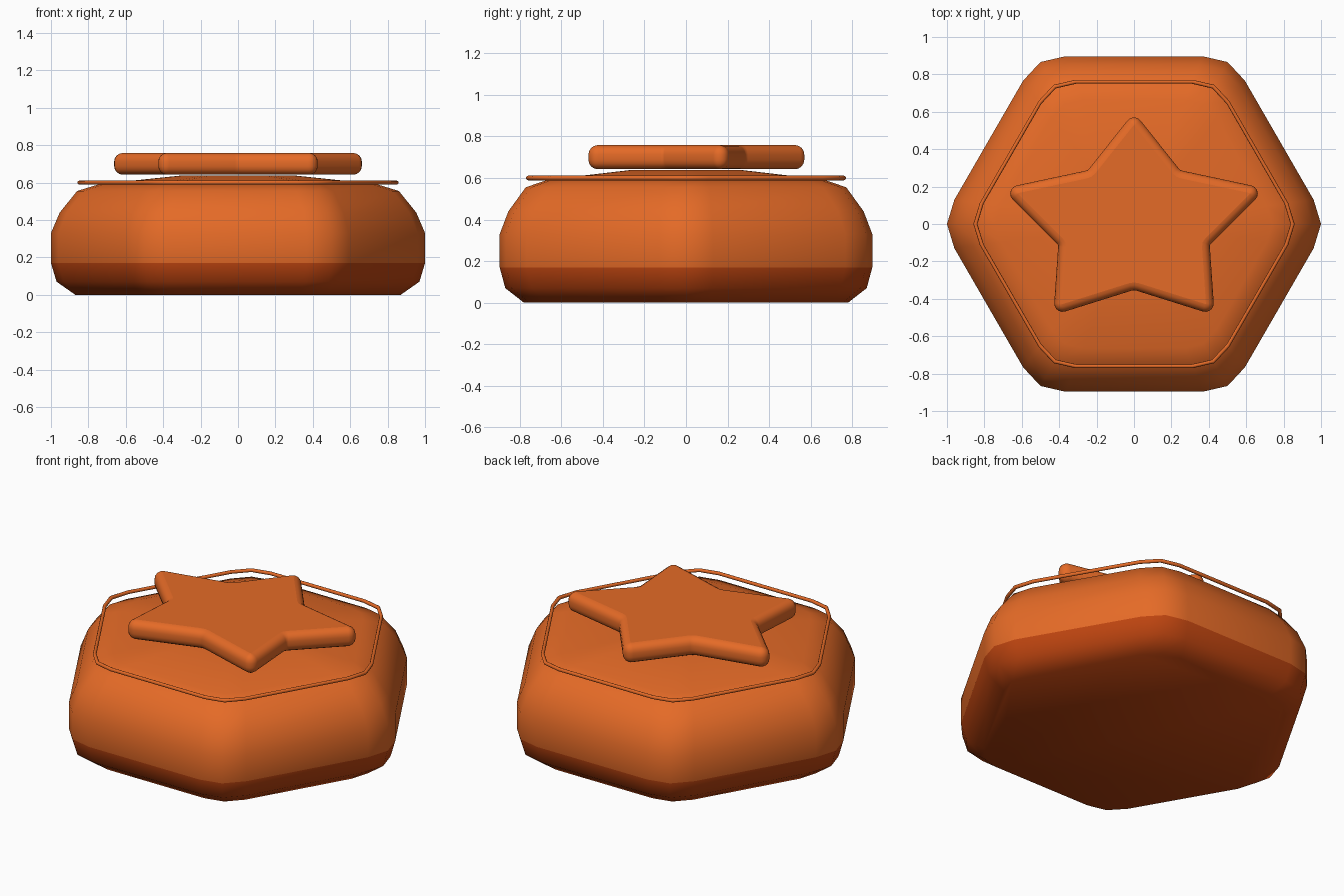
import bpy, bmesh
from math import sin, cos, pi, radians
from mathutils import Vector

cube = bpy.data.objects.get("Cube")
if cube:
    bpy.data.objects.remove(cube, do_unlink=True)


def material(name, color):
    m = bpy.data.materials.new(name)
    m.use_nodes = True
    m.diffuse_color = color
    bsdf = next(n for n in m.node_tree.nodes if n.type == 'BSDF_PRINCIPLED')
    bsdf.inputs["Base Color"].default_value = color
    return m


orange = material("orange", (0.78, 0.145, 0.02, 1))
rust = material("dark rust", (0.51, 0.058, 0.005, 1))


def loft(name, rings, mats, closed=False):
    """Bridge equal-length rings of points; cap the ends unless closed."""
    bm = bmesh.new()
    loops = [[bm.verts.new(p) for p in ring] for ring in rings]
    pairs = list(zip(loops, loops[1:]))
    if closed:
        pairs.append((loops[-1], loops[0]))
    for a, b in pairs:
        for i in range(len(a)):
            j = (i + 1) % len(a)
            bm.faces.new((a[i], a[j], b[j], b[i])).smooth = True
    if not closed:
        bm.faces.new(loops[0])
        bm.faces.new(loops[-1])
    bmesh.ops.recalc_face_normals(bm, faces=bm.faces[:])
    mesh = bpy.data.meshes.new(name)
    bm.to_mesh(mesh)
    bm.free()
    for m in mats:
        mesh.materials.append(m)
    obj = bpy.data.objects.new(name, mesh)
    bpy.context.collection.objects.link(obj)
    return obj


def hexagon(scale, z):
    """Hexagon with three points rounding each corner."""
    pts = []
    for k in range(6):
        for r, offset in ((0.969, -7.7), (1, 0), (0.969, 7.7)):
            a = radians(60 * k + offset)
            pts.append((scale * r * cos(a), scale * r * sin(a), z))
    return pts


# Pillow-shaped body with a darker underside
profile = [(0.87, 0), (0.97, 0.07), (1, 0.17), (1, 0.33), (0.953, 0.44),
           (0.86, 0.555), (0.74, 0.592), (0.3, 0.638)]
body = loft("body", [hexagon(s, z) for s, z in profile], [orange, rust])
for f in body.data.polygons:
    f.use_smooth = True
    f.material_index = 1 if f.center.z < 0.17 else 0

# Thin trim ring around the top
tube = 0.011
loft("trim_ring", [hexagon(0.848 + tube * cos(k * pi / 4), 0.6 + tube * sin(k * pi / 4))
                   for k in range(8)], [orange], closed=True)

# Star with a rounded rim: a core outline and outward directions
core = []
for k in range(10):
    r = 0.305 if k % 2 else 0.525
    a = pi / 2 + k * pi / 5
    core.append(Vector((1.236 * r * cos(a), r * sin(a))))

outline = []
for k, p in enumerate(core):
    e1 = (p - core[k - 1]).normalized()
    e2 = (core[(k + 1) % 10] - p).normalized()
    n1, n2 = Vector((e1.y, -e1.x)), Vector((e2.y, -e2.x))
    if k % 2:    # inner corner, softened
        a, b = p - e1 * 0.03, p + e2 * 0.03
        outline += [(a, n1), ((a + 2 * p + b) / 4, (n1 + n2).normalized()), (b, n2)]
    else:        # tip, rounded
        turn = n1.angle(n2)
        for i in range(6):
            t = turn * i / 5
            outline.append((p, Vector((n1.x * cos(t) - n1.y * sin(t),
                                       n1.x * sin(t) + n1.y * cos(t)))))

rim, half, middle = 0.045, 0.0125, 0.7
rings = []
for side in (-1, 1):
    for i in range(5):
        t = (i if side > 0 else 4 - i) / 4 * pi / 2
        # keep the last loop slightly open so its points stay distinct
        width = max(rim * cos(t), 0.003)
        z = middle + side * (half + rim * sin(t))
        rings.append([(*(p + n * width), z) for p, n in outline])
loft("star", rings, [orange])
